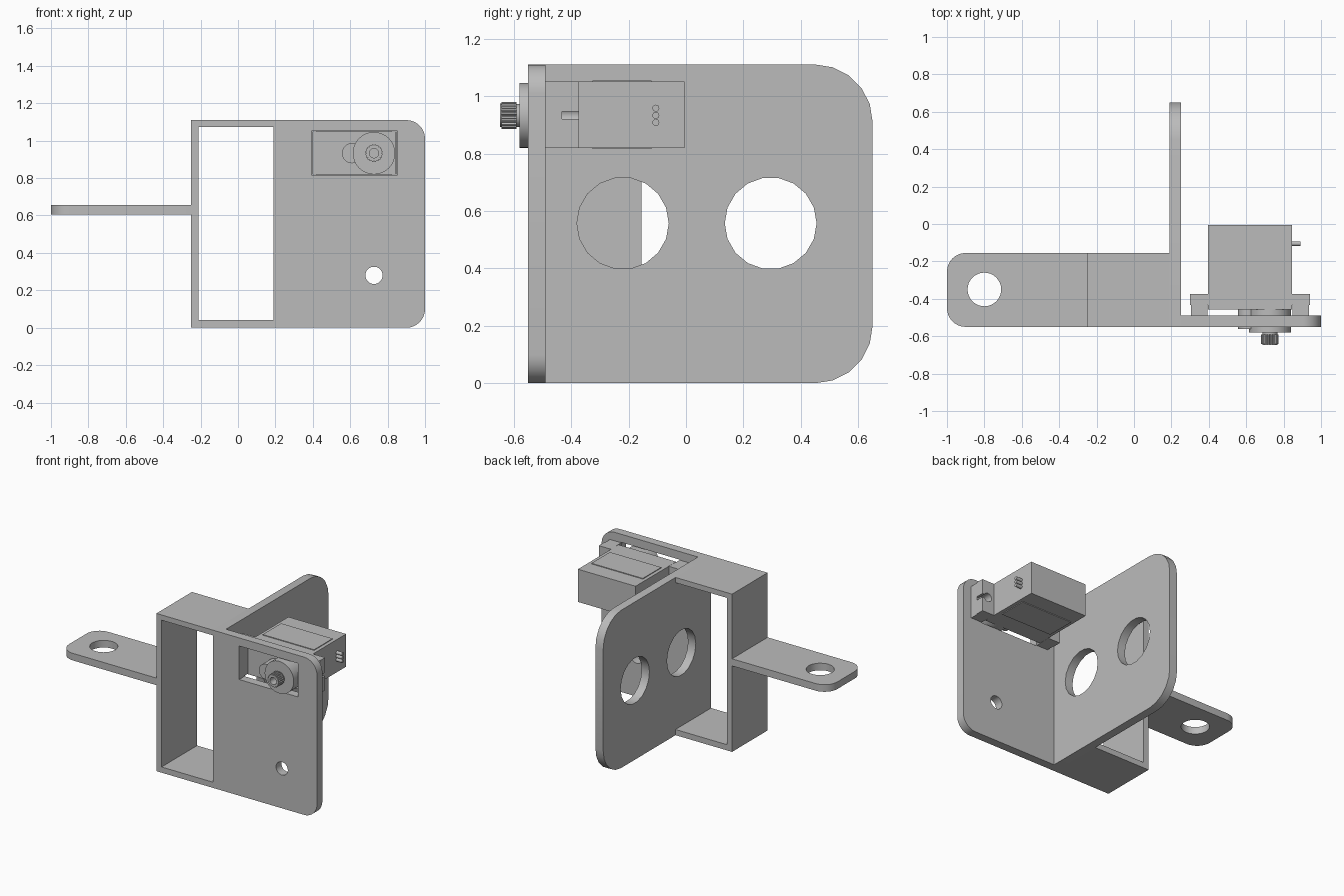
import bpy, bmesh
from math import sin, cos, pi, radians
from mathutils import Matrix, Vector

if "Cube" in bpy.data.objects:
    bpy.data.objects.remove(bpy.data.objects["Cube"])

grey = bpy.data.materials.new("plain grey")
grey.use_nodes = True
grey.diffuse_color = (0.5, 0.5, 0.5, 1)
grey.node_tree.nodes["Principled BSDF"].inputs["Base Color"].default_value = (0.5, 0.5, 0.5, 1)

# Axes of each drawing plane: u, v and extrusion direction
X, Y, Z = Vector((1, 0, 0)), Vector((0, 1, 0)), Vector((0, 0, 1))
PLANES = {"x": (Y, Z, X), "y": (X, Z, -Y), "z": (X, Y, Z)}


def circle(u, v, r, n=32):
    return [(u + r * cos(2 * pi * i / n), v + r * sin(2 * pi * i / n)) for i in range(n)]


def rounded(corners, steps=8):
    """Outline from (u, v, radius) corners; radius 0 stays sharp."""
    out = []
    for i, (u, v, r) in enumerate(corners):
        p = Vector((u, v))
        d1 = (Vector(corners[i - 1][:2]) - p).normalized()
        d2 = (Vector(corners[(i + 1) % len(corners)][:2]) - p).normalized()
        if r == 0:
            out.append(p)
            continue
        for k in range(steps + 1):
            t = k / steps * pi / 2
            out.append(p + r * (d1 + d2) - r * (cos(t) * d2 + sin(t) * d1))
    return out


def rect(u0, u1, v0, v1):
    return [(u0, v0), (u1, v0), (u1, v1), (u0, v1)]


def part(name, axis, lo, hi, *loops):
    """Extrude an outline (first loop) with holes (other loops) between lo and hi."""
    curve = bpy.data.curves.new(name, "CURVE")
    curve.dimensions, curve.fill_mode = "2D", "BOTH"
    curve.extrude = (hi - lo) / 2
    for loop in loops:
        spline = curve.splines.new("POLY")
        spline.points.add(len(loop) - 1)
        for point, (u, v) in zip(spline.points, loop):
            point.co = (u, v, 0, 1)
        spline.use_cyclic_u = True
    temp = bpy.data.objects.new(name + " outline", curve)
    bpy.context.collection.objects.link(temp)
    bpy.context.view_layer.update()
    mesh = bpy.data.meshes.new_from_object(temp.evaluated_get(bpy.context.evaluated_depsgraph_get()))
    bpy.data.objects.remove(temp)

    a, b, c = PLANES[axis]
    shift = (lo + hi) / 2 * Vector([abs(k) for k in c])
    mesh.transform(Matrix.Translation(shift) @ Matrix((a, b, c)).transposed().to_4x4())
    bm = bmesh.new()
    bm.from_mesh(mesh)
    bmesh.ops.remove_doubles(bm, verts=bm.verts, dist=1e-5)
    bmesh.ops.dissolve_limit(bm, angle_limit=radians(1), verts=bm.verts, edges=bm.edges)
    bmesh.ops.recalc_face_normals(bm, faces=bm.faces)
    bm.to_mesh(mesh)
    bm.free()
    mesh.materials.clear()
    mesh.materials.append(grey)
    obj = bpy.data.objects.new(name, mesh)
    bpy.context.collection.objects.link(obj)
    bpy.ops.object.select_all(action="DESELECT")
    obj.select_set(True)
    bpy.context.view_layer.objects.active = obj
    bpy.ops.object.shade_smooth_by_angle(angle=radians(30))
    return obj


# Bracket
TOP, FRONT, BACK = 1.11, -0.55, -0.155
part("box_frame", "y", FRONT, BACK,
     [(0.19, 0), (-0.25, 0), (-0.25, TOP), (0.19, TOP),
      (0.19, 1.073), (-0.21, 1.073), (-0.21, 0.04), (0.19, 0.04)])
part("side_plate", "x", 0.19, 0.25,
     rounded([(FRONT, 0, 0), (0.65, 0, 0.2), (0.65, TOP, 0.2), (FRONT, TOP, 0)], 5),
     circle(-0.22, 0.557, 0.16, 18), circle(0.295, 0.557, 0.16, 18))
part("front_plate", "y", FRONT, -0.49,
     rounded([(0.25, 0, 0), (1, 0, 0.1), (1, TOP, 0.1), (0.25, TOP, 0)]),
     rect(0.394, 0.852, 0.817, 1.053), circle(0.727, 0.28, 0.046))
part("mounting_tab", "z", 0.605, 0.655,
     rounded([(-0.25, FRONT, 0), (-0.25, BACK, 0), (-1, BACK, 0.1), (-1, FRONT, 0.1)]),
     circle(-0.8, -0.35, 0.09))

# Motor body with thin label panels above and below
LOW, HIGH = 0.82, 1.05
part("motor_body", "y", -0.457, -0.005, rect(0.396, 0.845, LOW, HIGH))
for name, z in (("top_panel", HIGH), ("bottom_panel", LOW - 0.005)):
    part(name, "z", z, z + 0.005, rect(0.42, 0.82, -0.325, -0.12))

# Flange ears with keyhole slots, and the spacers in front of them
MID, HOLE_Z = 0.62, 0.933
keyhole = [(0.895 + 0.03 * cos(a), HOLE_Z + 0.03 * sin(a))
           for a in (radians(-25 - 310 * i / 20) for i in range(21))]
ear = [(0.845, LOW), (0.94, LOW), (0.94, HOLE_Z - 0.0125), *keyhole,
       (0.94, HOLE_Z + 0.0125), (0.94, HIGH), (0.845, HIGH)]
for side, sign in (("left", 1), ("right", -1)):
    part(side + "_ear", "y", -0.432, -0.373, [(MID + sign * (u - MID), v) for u, v in ear])
    ends = sorted(MID + sign * (u - MID) for u in (0.847, 0.935))
    part(side + "_spacer", "y", -0.49, -0.432, rect(*ends, LOW, HIGH))

# Gear housing and splined output shaft
SX, SZ = 0.727, 0.933
part("gear_housing", "y", -0.58, -0.457, circle(SX, SZ, 0.113, 48))
part("idler_housing", "y", -0.562, -0.457, circle(0.61, SZ, 0.054))
part("shaft_collar", "y", -0.59, -0.58, circle(SX, SZ, 0.04))
teeth = 20
spline_outline = []
for i in range(teeth):
    for step, r in ((0, 0.041), (0.3, 0.047), (0.7, 0.047)):
        t = 2 * pi * (i + step) / teeth
        spline_outline.append((SX + r * cos(t), SZ + r * sin(t)))
part("output_shaft", "y", -0.642, -0.59, spline_outline, circle(SX, SZ, 0.025))
part("shaft_tip", "y", -0.648, -0.642, circle(SX, SZ, 0.041), circle(SX, SZ, 0.025))

# Three cable stubs
for i in (-1, 0, 1):
    part("cable_stub", "x", 0.845, 0.89, circle(-0.105, HOLE_Z + i * 0.025, 0.012, 16))
